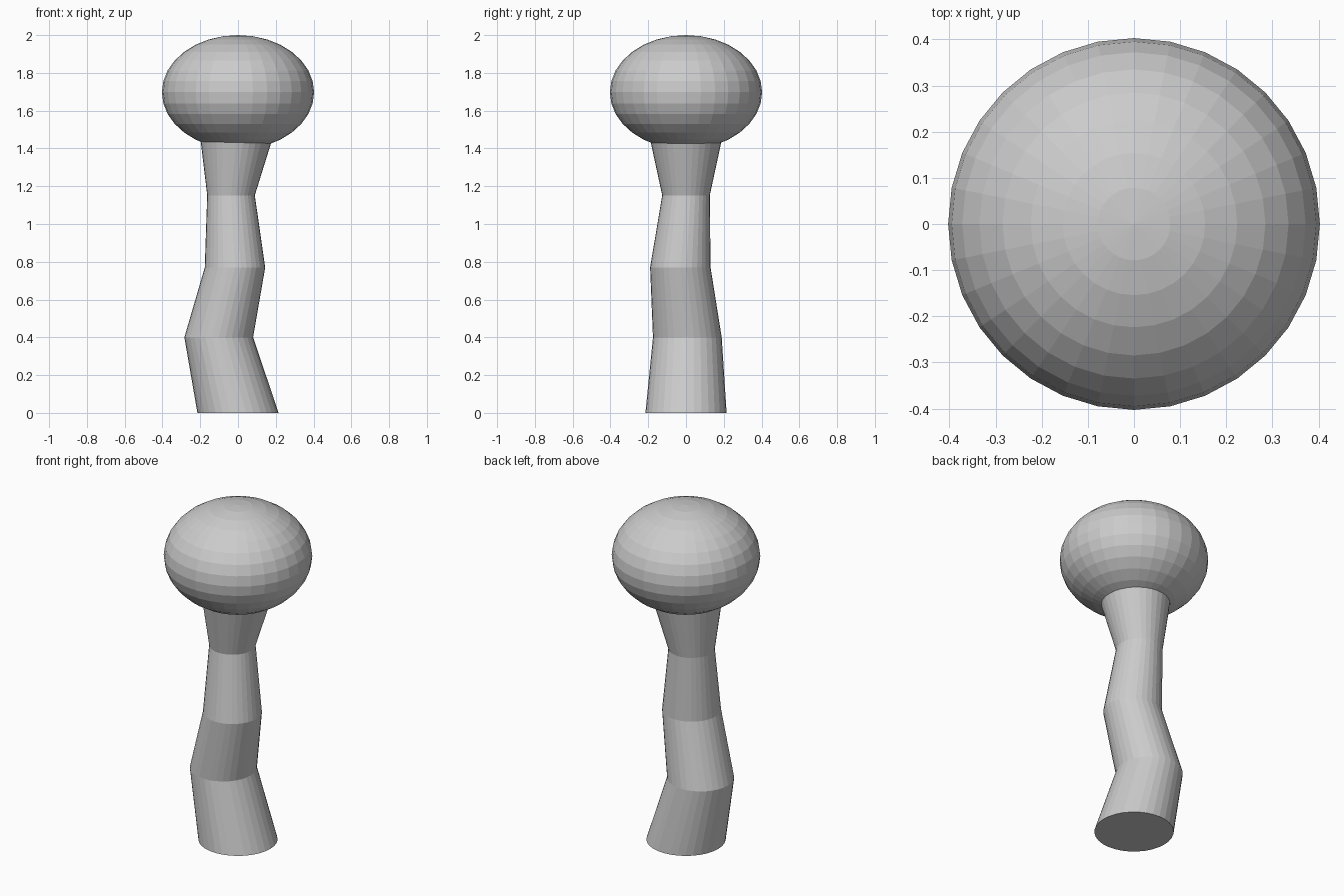
import bpy, bmesh, math

if "Cube" in bpy.data.objects:
    bpy.data.objects.remove(bpy.data.objects["Cube"])

SIDES = 32


def finish(bm, name):
    bmesh.ops.recalc_face_normals(bm, faces=bm.faces)
    mesh = bpy.data.meshes.new(name)
    bm.to_mesh(mesh)
    bm.free()
    obj = bpy.data.objects.new(name, mesh)
    bpy.context.collection.objects.link(obj)
    return obj


# Crooked stem: horizontal rings (x, y, z, radius) bridged together
rings = [
    (0.0, 0.0, 0.0, 0.215),
    (-0.102, 0.007, 0.40, 0.182),
    (-0.016, -0.03, 0.77, 0.16),
    (-0.037, 0.0, 1.152, 0.126),
    (0.0, 0.0, 1.54, 0.21),
]
bm = bmesh.new()
loops = []
for x, y, z, r in rings:
    loops.append([bm.verts.new((x + r * math.cos(2 * math.pi * i / SIDES),
                                y + r * math.sin(2 * math.pi * i / SIDES), z))
                  for i in range(SIDES)])
for a, b in zip(loops, loops[1:]):
    for i in range(SIDES):
        j = (i + 1) % SIDES
        bm.faces.new((a[i], a[j], b[j], b[i]))
bm.faces.new(loops[0])
bm.faces.new(loops[-1])
finish(bm, "stem")

# Rounded cap: squashed sphere sitting over the stem top
bm = bmesh.new()
bmesh.ops.create_uvsphere(bm, u_segments=SIDES, v_segments=16, radius=0.403)
bmesh.ops.scale(bm, vec=(1, 1, 0.75), verts=bm.verts)
bmesh.ops.translate(bm, vec=(0, 0, 2.0 - 0.403 * 0.75), verts=bm.verts)
finish(bm, "cap")
